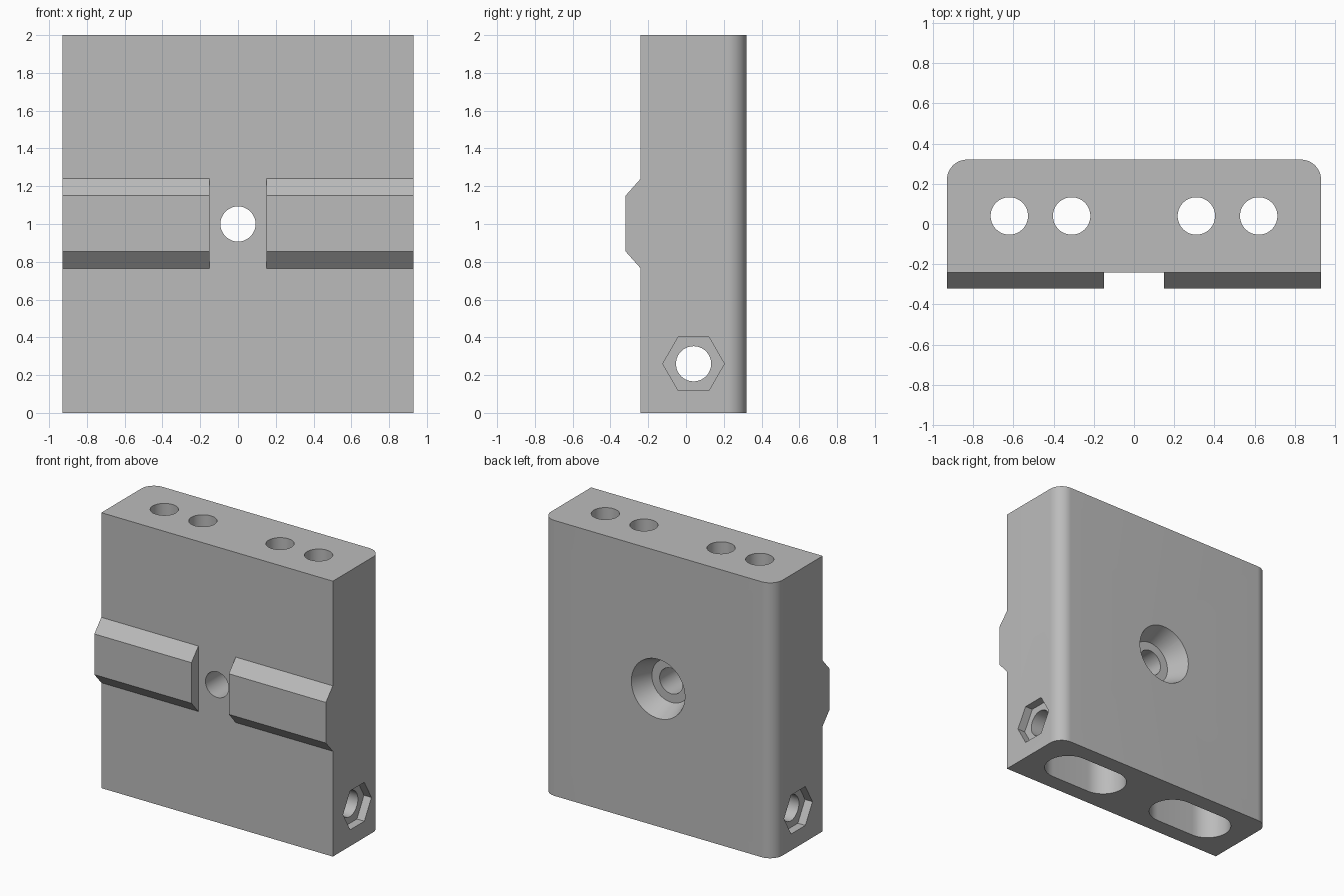
import bpy, bmesh, math
from mathutils import Matrix, Vector

old = bpy.data.objects.get("Cube")
if old:
    bpy.data.objects.remove(old, do_unlink=True)

grey = bpy.data.materials.new("plain grey")
grey.use_nodes = True
colour = (0.5, 0.5, 0.5, 1)
grey.diffuse_color = colour
grey.node_tree.nodes["Principled BSDF"].inputs["Base Color"].default_value = colour

HALF_W, FRONT, BACK, HEIGHT = 0.93, -0.24, 0.32, 2.0
MID_Y, BORE, POCKET = 0.04, 0.093, 0.163
PIN_Z, SLOT_DEPTH = 0.26, 0.5


def make_object(name, bm):
    bmesh.ops.recalc_face_normals(bm, faces=bm.faces[:])
    mesh = bpy.data.meshes.new(name)
    bm.to_mesh(mesh)
    bm.free()
    mesh.materials.append(grey)
    obj = bpy.data.objects.new(name, mesh)
    bpy.context.collection.objects.link(obj)
    return obj


def prism(name, points, offset):
    """Extrude a closed outline along an offset."""
    bm = bmesh.new()
    face = bm.faces.new([bm.verts.new(p) for p in points])
    moved = bmesh.ops.extrude_face_region(bm, geom=[face])["geom"]
    verts = [v for v in moved if isinstance(v, bmesh.types.BMVert)]
    bmesh.ops.translate(bm, verts=verts, vec=Vector(offset))
    return make_object(name, bm)


def rod(name, start, end, r1, r2=None, sides=64):
    """Cylinder or cone between two points."""
    a, b = Vector(start), Vector(end)
    turn = (b - a).to_track_quat("Z", "Y").to_matrix().to_4x4()
    bm = bmesh.new()
    bmesh.ops.create_cone(bm, cap_ends=True, segments=sides, radius1=r1,
                          radius2=r1 if r2 is None else r2, depth=(b - a).length,
                          matrix=Matrix.Translation((a + b) / 2) @ turn)
    return make_object(name, bm)


def arc(cx, cy, r, start, end, steps=16):
    angles = [math.radians(start + (end - start) * i / steps) for i in range(steps + 1)]
    return [(cx + r * math.cos(t), cy + r * math.sin(t), 0) for t in angles]


def combine(target, tool, operation):
    mod = target.modifiers.new("combine", "BOOLEAN")
    mod.operation, mod.solver, mod.object = operation, "EXACT", tool
    bpy.context.view_layer.objects.active = target
    bpy.ops.object.modifier_apply(modifier=mod.name)
    bpy.data.objects.remove(tool, do_unlink=True)


# Block with rounded rear edges
R = 0.1
outline = [(-HALF_W, FRONT, 0), (HALF_W, FRONT, 0)]
outline += arc(HALF_W - R, BACK - R, R, 0, 90) + arc(R - HALF_W, BACK - R, R, 90, 180)
block = prism("mounting_block", outline, (0, 0, HEIGHT))

# Bevelled locating rails on the front
for x in (-HALF_W, 0.15):
    rail = [(x, -0.1, 0.765), (x, FRONT, 0.765), (x, -0.32, 0.855),
            (x, -0.32, 1.15), (x, FRONT, 1.24), (x, -0.1, 1.24)]
    combine(block, prism("rail", rail, (HALF_W - 0.15, 0, 0)), "UNION")

# Vertical bores and the long slots below them
for side in (-1, 1):
    for x in (0.31, 0.62):
        combine(block, rod("bore", (side * x, MID_Y, -0.1), (side * x, MID_Y, 2.1), BORE),
                "DIFFERENCE")
    cx = side * 0.465
    slot = arc(cx + 0.155, MID_Y, 0.16, -90, 90, 24) + arc(cx - 0.155, MID_Y, 0.16, 90, 270, 24)
    slot = [(x, y, -0.1) for x, y, z in slot]
    combine(block, prism("slot", slot, (0, 0, SLOT_DEPTH + 0.1)), "DIFFERENCE")

# Cross bore with a hexagonal nut pocket at each end
combine(block, rod("cross_bore", (-1, MID_Y, PIN_Z), (1, MID_Y, PIN_Z), BORE), "DIFFERENCE")
for side in (-1, 1):
    hexagon = [(side * (HALF_W - 0.06), y, z + PIN_Z)
               for y, z, _ in arc(MID_Y, 0, POCKET, 0, 300, 5)]
    combine(block, prism("nut_pocket", hexagon, (side * 0.2, 0, 0)), "DIFFERENCE")

# Central screw hole, countersunk from the back
combine(block, rod("screw_hole", (0, -0.5, 1), (0, 0.5, 1), BORE), "DIFFERENCE")
combine(block, rod("countersink", (0, BACK - 0.15, 1), (0, BACK + 0.05, 1), 0.155, 0.235),
        "DIFFERENCE")

# Smooth the curved walls, keep the edges crisp
bpy.ops.object.select_all(action="DESELECT")
block.select_set(True)
bpy.context.view_layer.objects.active = block
bpy.ops.object.shade_smooth_by_angle(angle=math.radians(25))
